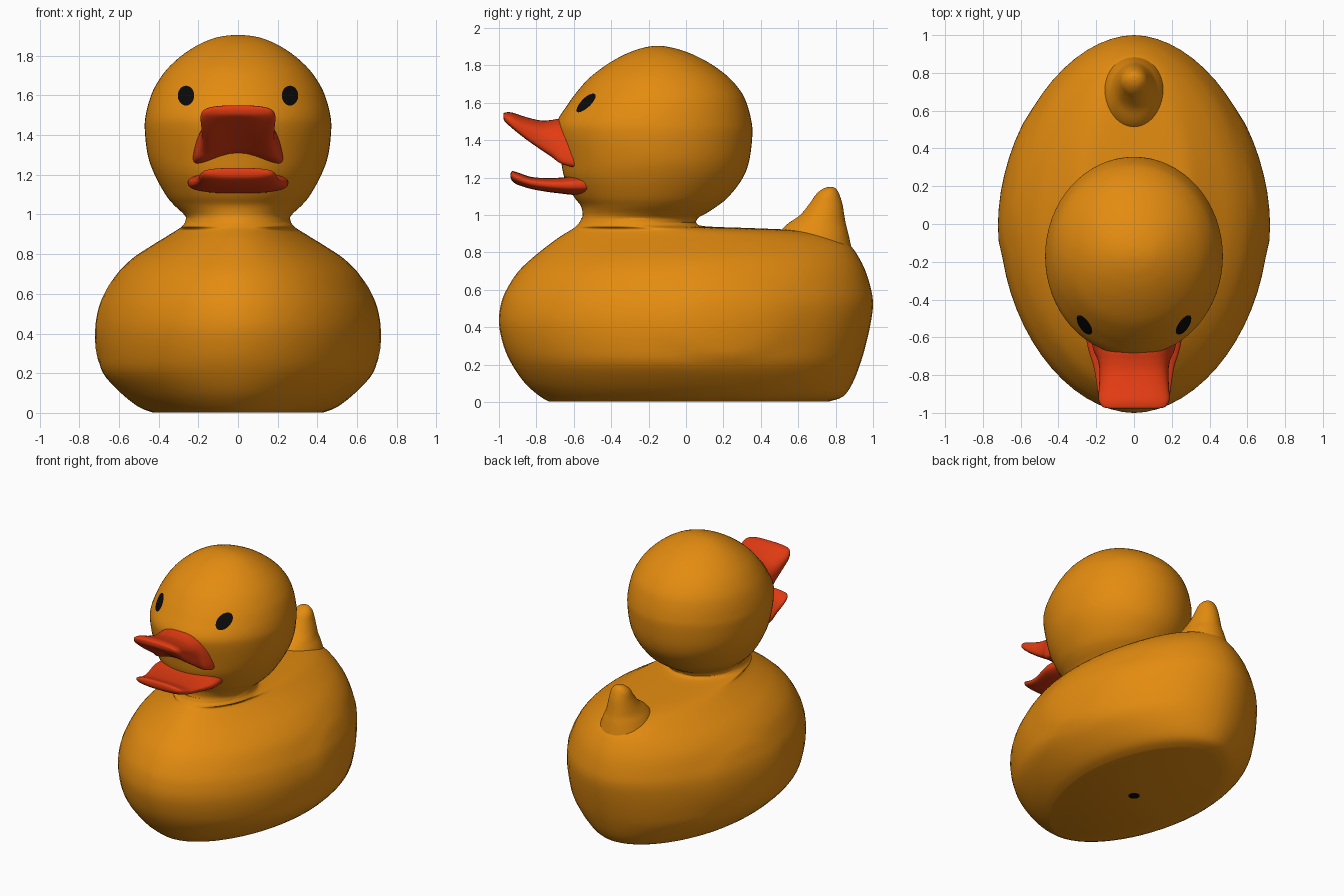
import bpy, bmesh, math
from mathutils import Vector
from mathutils.bvhtree import BVHTree

if "Cube" in bpy.data.objects:
    bpy.data.objects.remove(bpy.data.objects["Cube"])

SEG = 64


def material(name, rgb):
    m = bpy.data.materials.new(name)
    m.diffuse_color = (*rgb, 1)
    m.use_nodes = True
    m.node_tree.nodes["Principled BSDF"].inputs["Base Color"].default_value = m.diffuse_color
    return m


yellow = material("golden yellow", (0.77, 0.26, 0.005))
red = material("beak red", (0.77, 0.045, 0.006))
black = material("black", (0.003, 0.003, 0.003))


def smooth_rows(rows, sub=4):
    """Catmull-Rom interpolation of profile rows."""
    out = []
    for i in range(len(rows) - 1):
        p = [rows[max(0, min(len(rows) - 1, i + k))] for k in (-1, 0, 1, 2)]
        for s in range(sub):
            t = s / sub
            out.append([0.5 * (2 * b + (c - a) * t + (2 * a - 5 * b + 4 * c - d) * t * t
                               + (3 * b - a - 3 * c + d) * t ** 3)
                        for a, b, c, d in zip(*p)])
    out.append(rows[-1])
    return out


def power(v, e):
    return math.copysign(abs(v) ** e, v)


def flat_ring(row, n=2.0):
    """Horizontal ring: height, half width, front y, back y."""
    z, w, f, b = row
    ring = []
    for i in range(SEG):
        a = 2 * math.pi * i / SEG
        ring.append(Vector((w * power(math.cos(a), 2 / n),
                            (f + b) / 2 + (b - f) / 2 * power(math.sin(a), 2 / n), z)))
    return ring


def bill_ring(row):
    """Upright ring: y, bottom half width, top half width, bottom z, top z, arch."""
    y, wb, wt, zb, zt, arch = row
    ring = []
    for i in range(SEG):
        a = 2 * math.pi * i / SEG
        c, s = power(math.cos(a), 0.75), power(math.sin(a), 0.75)
        t = (s + 1) / 2
        z = zb + (zt - zb) * t
        if s < 0:
            z += arch * (1 - c * c)
        ring.append(Vector((c * (wb + (wt - wb) * t), y, z)))
    return ring


def loft(name, rings, mat):
    bm = bmesh.new()
    vr = [[bm.verts.new(p) for p in r] for r in rings]
    for r, q in zip(vr, vr[1:]):
        for i in range(SEG):
            j = (i + 1) % SEG
            bm.faces.new((r[i], r[j], q[j], q[i]))
    bm.faces.new(vr[0])
    bm.faces.new(vr[-1])
    bmesh.ops.recalc_face_normals(bm, faces=bm.faces)
    return finish(name, bm, mat)


def finish(name, bm, mat):
    me = bpy.data.meshes.new(name)
    bm.to_mesh(me)
    bm.free()
    me.materials.append(mat)
    ob = bpy.data.objects.new(name, me)
    bpy.context.collection.objects.link(ob)
    bpy.ops.object.select_all(action='DESELECT')
    ob.select_set(True)
    bpy.context.view_layer.objects.active = ob
    bpy.ops.object.shade_smooth_by_angle(angle=math.radians(50))
    return ob


# Body with flat base, rising to the neck
body_rows = [
    (0.002, 0.43, -0.73, 0.76), (0.03, 0.50, -0.78, 0.84), (0.10, 0.59, -0.86, 0.89),
    (0.20, 0.68, -0.93, 0.93), (0.30, 0.705, -0.975, 0.96), (0.42, 0.71, -1.0, 0.987),
    (0.52, 0.695, -0.99, 1.0), (0.60, 0.665, -0.96, 0.99), (0.70, 0.61, -0.895, 0.96),
    (0.78, 0.53, -0.81, 0.92), (0.84, 0.44, -0.735, 0.875), (0.88, 0.375, -0.68, 0.81),
    (0.905, 0.335, -0.64, 0.72), (0.92, 0.31, -0.615, 0.58), (0.93, 0.295, -0.6, 0.35),
    (0.94, 0.282, -0.588, 0.1), (0.96, 0.267, -0.57, 0.055), (0.985, 0.262, -0.558, 0.06)]
rings = [flat_ring(r, 1.88) for r in smooth_rows(body_rows)]
# Faint folded wings pressed into the sides
for ring in rings:
    for p in ring:
        d = ((p.y - 0.22) / 0.4) ** 2 + ((p.z - 0.46) / 0.25) ** 2
        if d < 1:
            p.x *= 1 + 0.014 * min(1, 3 * (1 - d))
loft("body", rings, yellow)

# Head
head_rows = [
    (0.96, 0.262, -0.565, 0.052), (0.985, 0.262, -0.555, 0.065), (1.01, 0.282, -0.553, 0.11),
    (1.05, 0.325, -0.563, 0.17), (1.10, 0.365, -0.60, 0.23), (1.20, 0.42, -0.65, 0.305),
    (1.30, 0.455, -0.67, 0.34), (1.43, 0.47, -0.695, 0.355), (1.50, 0.465, -0.69, 0.35),
    (1.58, 0.445, -0.64, 0.33), (1.65, 0.415, -0.59, 0.30), (1.73, 0.36, -0.52, 0.235),
    (1.80, 0.285, -0.43, 0.145), (1.85, 0.21, -0.345, 0.055), (1.88, 0.145, -0.275, -0.02),
    (1.895, 0.095, -0.225, -0.075), (1.903, 0.04, -0.18, -0.12), (1.904, 0.004, -0.155, -0.147)]
head = loft("head", [flat_ring(r) for r in smooth_rows(head_rows)], yellow)

# Tail
tail_rows = [
    (0.80, 0.19, 0.46, 0.89), (0.90, 0.15, 0.50, 0.868), (0.95, 0.122, 0.54, 0.855),
    (1.00, 0.10, 0.61, 0.846), (1.06, 0.08, 0.66, 0.836), (1.11, 0.065, 0.695, 0.82),
    (1.138, 0.042, 0.728, 0.804), (1.149, 0.018, 0.757, 0.787), (1.15, 0.002, 0.77, 0.774)]
loft("tail", [flat_ring(r) for r in smooth_rows(tail_rows)], yellow)

# Upper bill, arched underneath
upper_rows = [
    (-0.977, 0.13, 0.12, 1.522, 1.54, 0), (-0.968, 0.165, 0.165, 1.49, 1.548, 0.01),
    (-0.93, 0.188, 0.188, 1.44, 1.548, 0.03), (-0.86, 0.185, 0.185, 1.37, 1.525, 0.05),
    (-0.78, 0.185, 0.18, 1.30, 1.506, 0.07), (-0.72, 0.205, 0.175, 1.25, 1.508, 0.08),
    (-0.67, 0.24, 0.175, 1.19, 1.515, 0.12), (-0.60, 0.257, 0.18, 1.17, 1.50, 0.12),
    (-0.50, 0.25, 0.18, 1.17, 1.45, 0.12)]
loft("upper_bill", [bill_ring(r) for r in smooth_rows(upper_rows)], red)

# Lower bill
lower_rows = [
    (-0.938, 0.13, 0.13, 1.20, 1.22, 0), (-0.93, 0.165, 0.175, 1.183, 1.234, 0),
    (-0.90, 0.185, 0.195, 1.162, 1.228, 0), (-0.83, 0.195, 0.205, 1.14, 1.204, 0),
    (-0.75, 0.21, 0.22, 1.125, 1.198, 0), (-0.67, 0.235, 0.245, 1.115, 1.20, 0),
    (-0.59, 0.25, 0.257, 1.107, 1.21, 0), (-0.50, 0.235, 0.245, 1.11, 1.21, 0)]
loft("lower_bill", [bill_ring(r) for r in smooth_rows(lower_rows)], red)

# Eyes: thin discs laid on the head surface
bm = bmesh.new()
bm.from_mesh(head.data)
tree = BVHTree.FromBMesh(bm)
bm.free()


def eye(name, side):
    bm = bmesh.new()

    def spot(r, a):
        x, z = 0.26 + 0.041 * r * math.cos(a), 1.597 + 0.05 * r * math.sin(a)
        loc, nor, _, _ = tree.ray_cast(Vector((side * x, -2, z)), Vector((0, 1, 0)))
        return bm.verts.new(loc + nor * 0.004)

    n = 24
    mid = spot(0, 0)
    rows = [[spot(r, 2 * math.pi * i / n) for i in range(n)] for r in (0.35, 0.7, 1)]
    for i in range(n):
        j = (i + 1) % n
        bm.faces.new((mid, rows[0][i], rows[0][j]))
        for a, b in zip(rows, rows[1:]):
            bm.faces.new((a[i], b[i], b[j], a[j]))
    for f in bm.faces:
        f.normal_update()
        if f.normal.y > 0:
            f.normal_flip()
    finish(name, bm, black)


eye("left_eye", -1)
eye("right_eye", 1)

# Small dark air hole under the base
bm = bmesh.new()
bmesh.ops.create_circle(bm, cap_ends=True, segments=24, radius=0.038)
bmesh.ops.reverse_faces(bm, faces=bm.faces)
finish("air_hole", bm, black)
